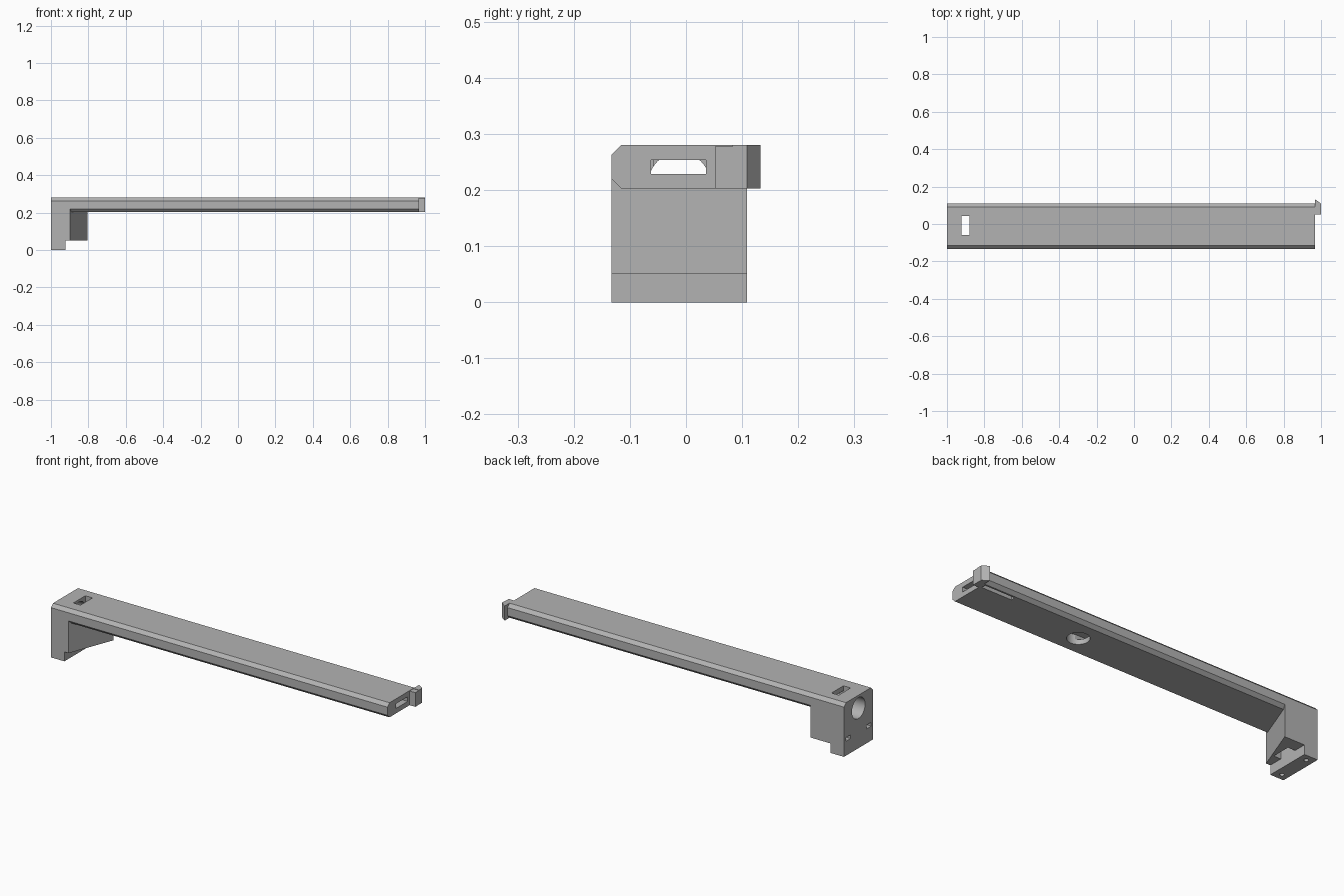
import bpy, bmesh, math
from mathutils import Matrix, Vector

if "Cube" in bpy.data.objects:
    bpy.data.objects.remove(bpy.data.objects["Cube"])

grey = bpy.data.materials.new("matte grey")
grey.diffuse_color = (0.45, 0.45, 0.45, 1)
grey.use_nodes = True
grey.node_tree.nodes["Principled BSDF"].inputs["Base Color"].default_value = grey.diffuse_color


def finish(name, bm):
    bmesh.ops.recalc_face_normals(bm, faces=bm.faces)
    mesh = bpy.data.meshes.new(name)
    bm.to_mesh(mesh)
    bm.free()
    mesh.materials.append(grey)
    ob = bpy.data.objects.new(name, mesh)
    bpy.context.collection.objects.link(ob)
    return ob


def prism(name, points, direction):
    """Extrude a closed outline of 3D points along a direction."""
    bm = bmesh.new()
    face = bm.faces.new([bm.verts.new(p) for p in points])
    ext = bmesh.ops.extrude_face_region(bm, geom=[face])
    moved = [v for v in ext["geom"] if isinstance(v, bmesh.types.BMVert)]
    bmesh.ops.translate(bm, verts=moved, vec=Vector(direction))
    return finish(name, bm)


def box(name, x0, x1, y0, y1, z0, z1):
    outline = [(x0, y0, z0), (x1, y0, z0), (x1, y1, z0), (x0, y1, z0)]
    return prism(name, outline, (0, 0, z1 - z0))


def cylinder(name, center, radius, depth, axis="Z", sides=48):
    bm = bmesh.new()
    bmesh.ops.create_cone(bm, cap_ends=True, segments=sides, radius1=radius,
                          radius2=radius, depth=depth)
    if axis == "X":
        bmesh.ops.rotate(bm, verts=bm.verts, matrix=Matrix.Rotation(math.pi / 2, 3, "Y"))
    bmesh.ops.translate(bm, verts=bm.verts, vec=Vector(center))
    return finish(name, bm)


def combine(target, tool, operation):
    """Apply a boolean and delete the tool."""
    mod = target.modifiers.new("boolean", "BOOLEAN")
    mod.operation, mod.solver, mod.object = operation, "EXACT", tool
    bpy.context.view_layer.update()
    deps = bpy.context.evaluated_depsgraph_get()
    mesh = bpy.data.meshes.new_from_object(target.evaluated_get(deps))
    target.modifiers.clear()
    target.data = mesh
    bpy.data.objects.remove(tool)


FRONT, BACK, LOW, TOP, END = -0.133, 0.109, 0.203, 0.28, 0.967
C = 0.017  # beam chamfer

# Long chamfered beam
body = prism("beam_and_bracket", [
    (-1, FRONT + C, LOW), (-1, BACK - C, LOW), (-1, BACK, LOW + C), (-1, BACK, TOP - C),
    (-1, BACK - C, TOP), (-1, FRONT + C, TOP), (-1, FRONT, TOP - C), (-1, FRONT, LOW + C)],
    (END + 1, 0, 0))

# Wedge bracket under the beam, and its foot
wedge = prism("bracket", [(-1, FRONT, 0.05), (-0.897, FRONT, 0.05),
                          (-0.805, BACK, 0.05), (-1, BACK, 0.05)], (0, 0, 0.19))
combine(body, wedge, "UNION")
combine(body, box("foot", -1, -0.922, FRONT, BACK, 0, 0.12), "UNION")

# Openings: vertical slot, cable duct, round holes, clip relief groove
cutters = [
    box("top_slot", -0.922, -0.88, -0.058, 0.042, 0.02, 0.35),
    box("cable_duct", -0.9, 1.1, -0.062, 0.036, 0.229, 0.254),
    cylinder("end_hole", (-1, -0.012, 0.212), 0.055, 0.2, "X"),
    cylinder("cable_hole", (0.32, -0.013, 0.204), 0.054, 0.1),
    box("clip_groove", 0.78, 0.955, 0.06, 0.083, 0.15, 0.27),
]
# Nut pockets and screw holes, one pair on each side of the foot
for y in (-0.098, 0.074):
    cutters.append(box("nut_pocket", -1.1, -0.94, y - 0.02, y + 0.02, 0.076, 0.096))
    cutters.append(cylinder("screw_hole", (-0.962, y, 0.02), 0.011, 0.14, sides=24))
for cutter in cutters:
    combine(body, cutter, "DIFFERENCE")

# Barbed clip on the free end
prism("end_clip", [(END, 0.083, LOW), (1, 0.083, LOW), (1, BACK, LOW), (END, 0.133, LOW)],
      (0, 0, TOP - LOW))
box("clip_root", END, 1, 0.052, 0.083, LOW, 0.278)

# Smooth the round holes only
bpy.ops.object.select_all(action="DESELECT")
body.select_set(True)
bpy.context.view_layer.objects.active = body
bpy.ops.object.shade_smooth_by_angle(angle=math.radians(25))
